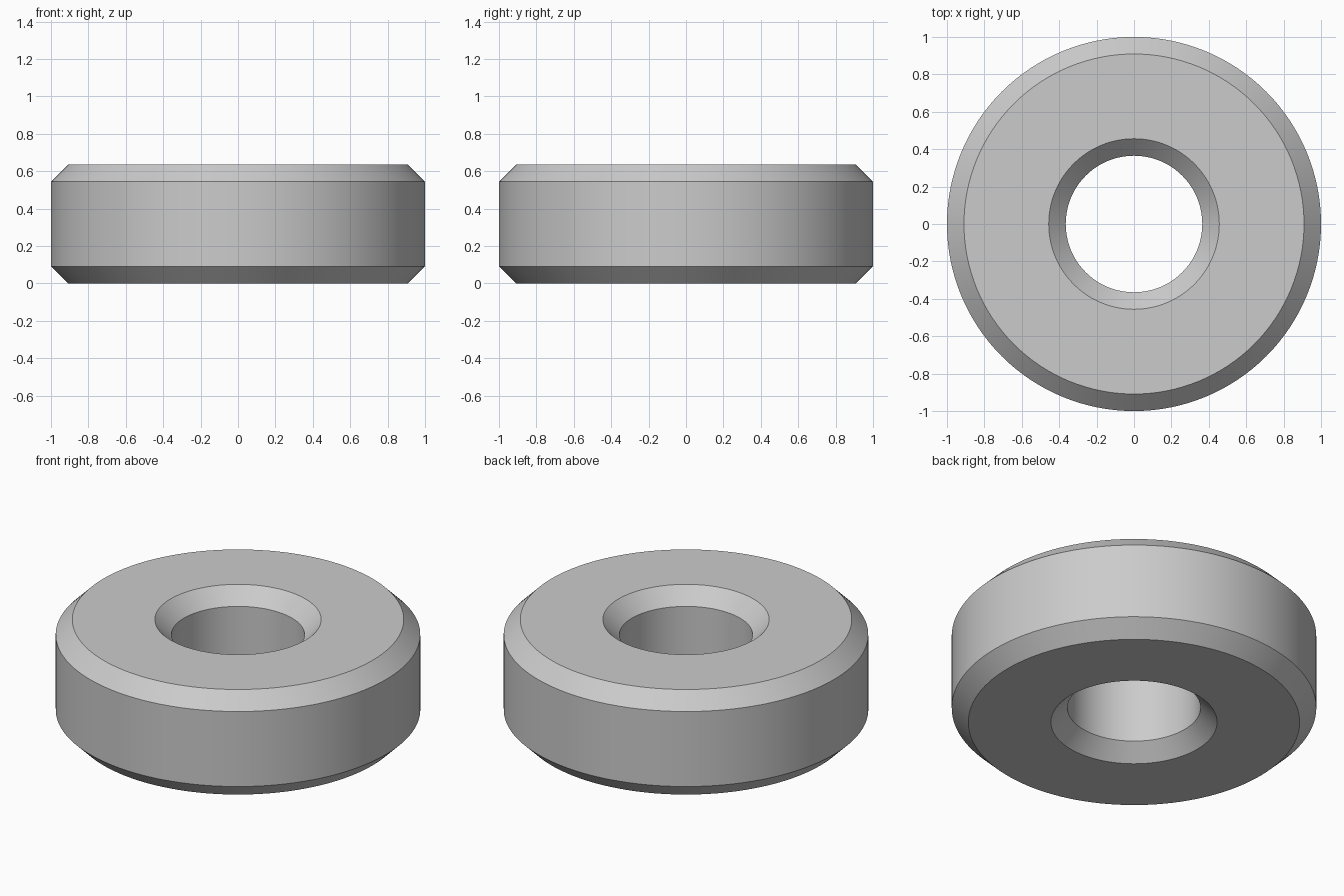
import bpy, bmesh, math

if "Cube" in bpy.data.objects:
    bpy.data.objects.remove(bpy.data.objects["Cube"])

SEGMENTS = 128
R_OUT, R_IN, HEIGHT, CHAMFER = 1.0, 0.365, 0.636, 0.091

# Closed cross-section of the ring: (radius, height), both rims chamfered
profile = [
    (R_OUT - CHAMFER, 0), (R_OUT, CHAMFER),
    (R_OUT, HEIGHT - CHAMFER), (R_OUT - CHAMFER, HEIGHT),
    (R_IN + CHAMFER, HEIGHT), (R_IN, HEIGHT - CHAMFER),
    (R_IN, CHAMFER), (R_IN + CHAMFER, 0),
]

# Sweep the section around the z axis
bm = bmesh.new()
rings = []
for i in range(SEGMENTS):
    a = 2 * math.pi * i / SEGMENTS
    rings.append([bm.verts.new((r * math.cos(a), r * math.sin(a), z)) for r, z in profile])
n = len(profile)
for i in range(SEGMENTS):
    here, there = rings[i], rings[(i + 1) % SEGMENTS]
    for j in range(n):
        k = (j + 1) % n
        bm.faces.new((here[j], there[j], there[k], here[k]))
bmesh.ops.recalc_face_normals(bm, faces=bm.faces)

mesh = bpy.data.meshes.new("chamfered_ring")
bm.to_mesh(mesh)
bm.free()
ring = bpy.data.objects.new("chamfered_ring", mesh)
bpy.context.collection.objects.link(ring)

# Plain grey finish
grey = bpy.data.materials.new("grey")
grey.diffuse_color = (0.6, 0.6, 0.6, 1)
grey.use_nodes = True
grey.node_tree.nodes["Principled BSDF"].inputs["Base Color"].default_value = grey.diffuse_color
mesh.materials.append(grey)

# Smooth round walls, crisp chamfer edges
bpy.context.view_layer.objects.active = ring
ring.select_set(True)
bpy.ops.object.shade_smooth_by_angle(angle=math.radians(30))
